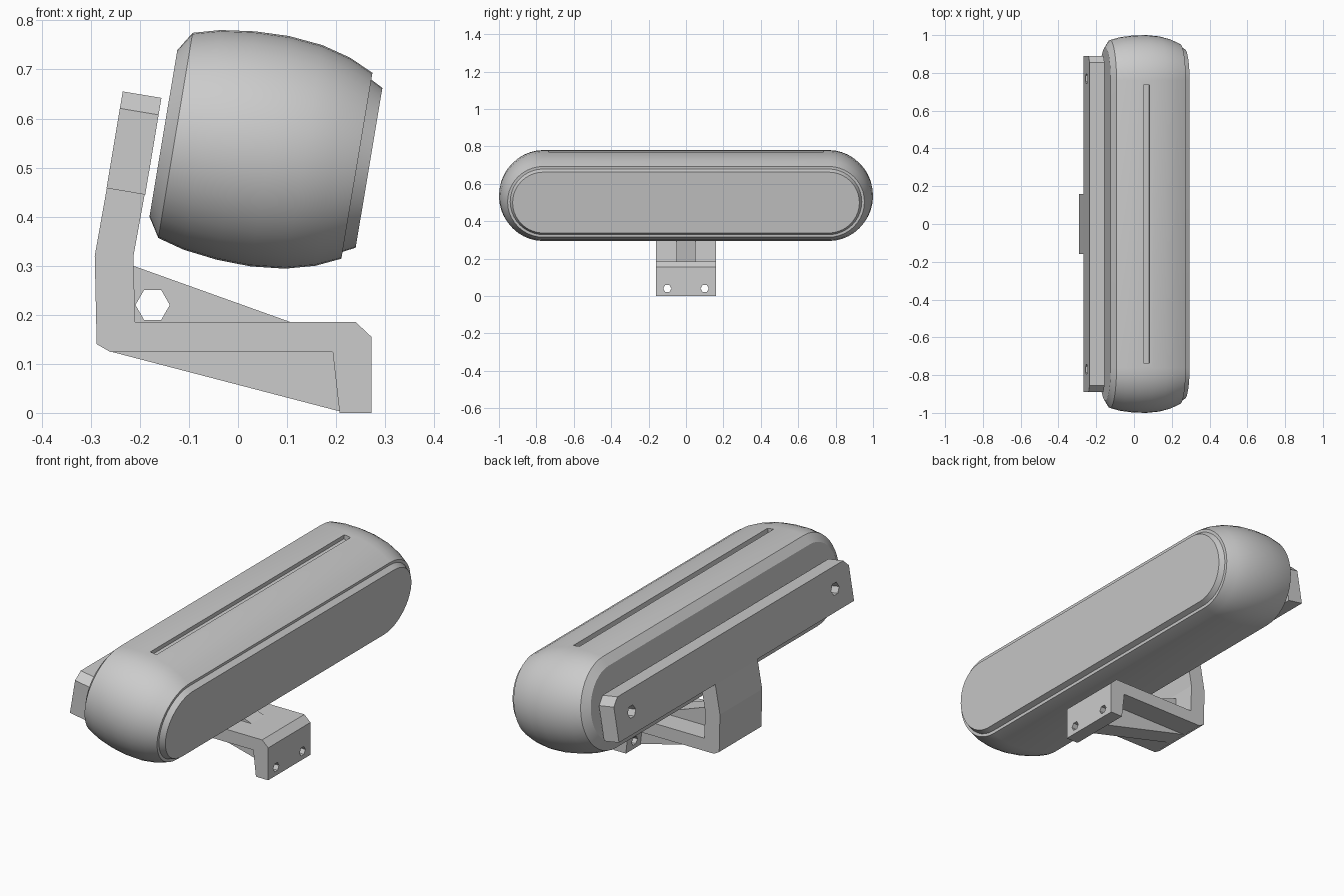
import bpy, bmesh
from math import sin, cos, pi, radians
from mathutils import Matrix

cube = bpy.data.objects.get("Cube")
if cube:
    bpy.data.objects.remove(cube)

grey = bpy.data.materials.new("light grey")
grey.use_nodes = True
GREY = (0.6, 0.6, 0.6, 1)
grey.diffuse_color = GREY
grey.node_tree.nodes["Principled BSDF"].inputs["Base Color"].default_value = GREY

TILT = radians(9.5)


def make(name, bm):
    bmesh.ops.recalc_face_normals(bm, faces=bm.faces)
    mesh = bpy.data.meshes.new(name)
    bm.to_mesh(mesh)
    bm.free()
    mesh.materials.append(grey)
    obj = bpy.data.objects.new(name, mesh)
    bpy.context.collection.objects.link(obj)
    return obj


def loft(name, rings):
    """Skin a list of closed rings and cap both ends."""
    bm = bmesh.new()
    rows = [[bm.verts.new(p) for p in ring] for ring in rings]
    n = len(rows[0])
    for a, b in zip(rows, rows[1:]):
        for i in range(n):
            j = (i + 1) % n
            bm.faces.new((a[i], a[j], b[j], b[i]))
    bm.faces.new(rows[0])
    bm.faces.new(rows[-1])
    return make(name, bm)


def prism(name, outline, half):
    """Extrude an x-z outline along y."""
    return loft(name, [[(x, y, z) for x, z in outline] for y in (-half, half)])


def hexagon(cx, cz, r):
    return [(cx + r * cos(i * pi / 3), cz + r * sin(i * pi / 3)) for i in range(6)]


def cut(target, cutter):
    mod = target.modifiers.new("cut", "BOOLEAN")
    mod.operation = "DIFFERENCE"
    mod.solver = "EXACT"
    mod.object = cutter
    bpy.context.view_layer.objects.active = target
    bpy.ops.object.modifier_apply(modifier=mod.name)
    bpy.data.objects.remove(cutter)


def hole_along_x(target, x, y, z, r, tilt=0):
    ring = hexagon(0, 0, r)
    cutter = loft("hole_cutter", [[(u, a, b) for a, b in ring] for u in (-0.12, 0.12)])
    cutter.data.transform(Matrix.Translation((x, y, z)) @ Matrix.Rotation(tilt, 4, "Y"))
    cut(target, cutter)


# Pill-shaped housing: stadium rings swelling along a tilted axis
def stadium(u, r, straight=0.762, n=20):
    ring = []
    for side in (1, -1):
        for i in range(n + 1):
            a = pi * i / n
            ring.append((u, side * (straight + r * sin(a)), side * r * cos(a)))
    return ring


profile = [(-0.21, 0.172), (-0.185, 0.212), (-0.13, 0.227), (-0.06, 0.236),
           (0.01, 0.238), (0.08, 0.231), (0.14, 0.215), (0.19, 0.192),
           (0.19, 0.178), (0.215, 0.165)]
housing = loft("housing", [stadium(u, r) for u, r in profile])

# Long slot in the housing top
slot = prism("slot_cutter", [(-0.045, 0.215), (-0.012, 0.215), (-0.012, 0.3), (-0.045, 0.3)], 0.735)
cut(housing, slot)
housing.data.transform(Matrix.Translation((0.055, 0, 0.535)) @ Matrix.Rotation(TILT, 4, "Y"))
bpy.ops.object.select_all(action="DESELECT")
housing.select_set(True)
bpy.context.view_layer.objects.active = housing
bpy.ops.object.shade_smooth_by_angle(angle=radians(25))

# Long mounting bar behind the housing, with clipped upper corners
bar_outline = [(-0.89, -0.1), (0.89, -0.1), (0.89, 0.065), (0.855, 0.1), (-0.855, 0.1), (-0.89, 0.065)]
bar = loft("mounting_bar", [[(u, y, v) for y, v in bar_outline] for u in (-0.04, 0.04)])
bar.data.transform(Matrix.Translation((-0.212, 0, 0.55)) @ Matrix.Rotation(TILT, 4, "Y"))
for side in (-1, 1):
    hole_along_x(bar, -0.212, side * 0.77, 0.55, 0.03, TILT)

# Bent bracket running from the bar down to the foot
bracket = prism("bracket", [
    (-0.267, 0.46), (-0.19, 0.447), (-0.213, 0.32), (-0.21, 0.185), (0.24, 0.185),
    (0.272, 0.155), (0.272, 0), (0.207, 0), (0.193, 0.124), (-0.26, 0.124),
    (-0.288, 0.14), (-0.292, 0.32)], 0.16)
for side in (-1, 1):
    hole_along_x(bracket, 0.24, side * 0.1, 0.04, 0.022)

# Stiffening ribs above and below the bracket
upper_rib = prism("upper_rib", [(-0.214, 0.3), (0.11, 0.184), (-0.214, 0.184)], 0.05)
cut(upper_rib, prism("hole_cutter", hexagon(-0.174, 0.22, 0.035), 0.2))
prism("lower_rib", [(-0.26, 0.125), (0.194, 0.125), (0.208, 0.003)], 0.05)
